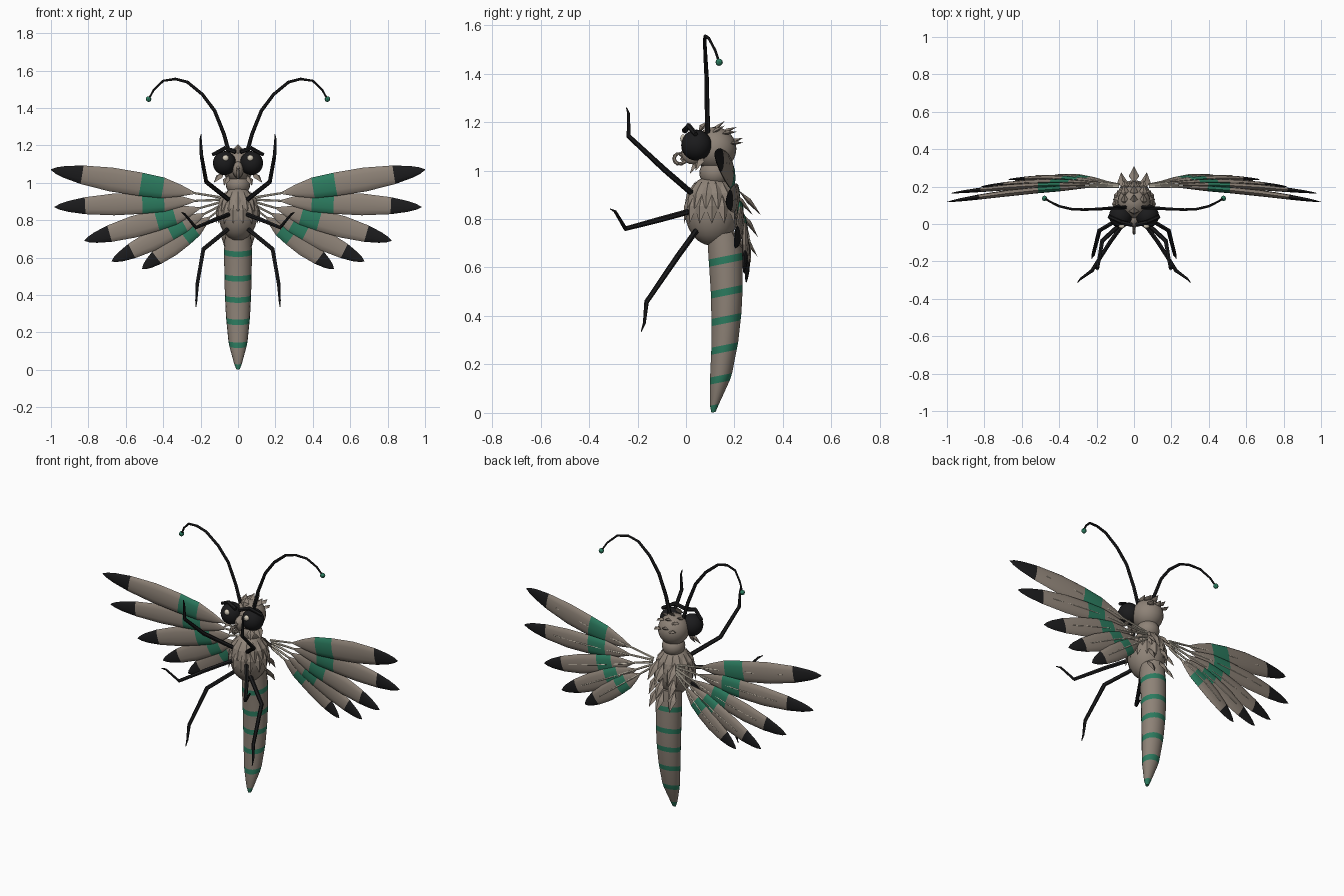
import bpy, bmesh, math
from mathutils import Vector, Matrix

if "Cube" in bpy.data.objects:
    bpy.data.objects.remove(bpy.data.objects["Cube"])

def material(name, rgb):
    m = bpy.data.materials.new(name)
    m.diffuse_color = (*rgb, 1)
    m.use_nodes = True
    m.node_tree.nodes["Principled BSDF"].inputs["Base Color"].default_value = m.diffuse_color
    return m

TAUPE = material("taupe", (0.27, 0.225, 0.185))
GREEN = material("green", (0.025, 0.20, 0.115))
DARK = material("charcoal", (0.011, 0.011, 0.012))
CREAM = material("cream", (0.66, 0.60, 0.49))

def finish(name, bm, mats, mirror=False, smooth=True):
    bmesh.ops.recalc_face_normals(bm, faces=bm.faces)
    me = bpy.data.meshes.new(name)
    bm.to_mesh(me)
    bm.free()
    for m in mats:
        me.materials.append(m)
    if smooth:
        me.shade_smooth()
        me.set_sharp_from_angle(angle=math.radians(35))
    ob = bpy.data.objects.new(name, me)
    bpy.context.collection.objects.link(ob)
    if mirror:
        ob.modifiers.new("mirror", 'MIRROR').use_mirror_merge = False
    return ob

def loft(name, pts, radii, mats, frame=None, index=None, sides=12, mirror=False):
    """Elliptical rings (a, b) along a path; index gives each segment's material."""
    bm = bmesh.new()
    pts = [Vector(p) for p in pts]
    rings = []
    for i, p in enumerate(pts):
        if frame:
            u, v = frame
        else:
            t = (pts[min(i + 1, len(pts) - 1)] - pts[max(i - 1, 0)]).normalized()
            u = t.cross(Vector((0.3, 1, 0.2))).normalized()
            v = t.cross(u)
        a, b = radii[i]
        rings.append([bm.verts.new(p + u * a * math.cos(k * math.tau / sides)
                                   + v * b * math.sin(k * math.tau / sides)) for k in range(sides)])
    for i in range(len(rings) - 1):
        for k in range(sides):
            j = (k + 1) % sides
            f = bm.faces.new((rings[i][k], rings[i][j], rings[i + 1][j], rings[i + 1][k]))
            f.material_index = index[i] if index else 0
    for r, n in ((rings[0], 0), (rings[-1], -1)):
        bm.faces.new(r).material_index = index[n] if index else 0
    return finish(name, bm, mats, mirror)

def tube(name, pts, r0, r1, mat, sides=6, mirror=True):
    n = len(pts) - 1
    rad = [r0 + (r1 - r0) * i / n for i in range(n + 1)]
    return loft(name, pts, [(r, r) for r in rad], [mat], sides=sides, mirror=mirror)

def ball(name, loc, size, mat, mirror=False, seg=20, rot=None):
    bm = bmesh.new()
    m = Matrix.Translation(loc) @ (rot or Matrix()) @ Matrix.Diagonal((*size, 1))
    bmesh.ops.create_uvsphere(bm, u_segments=seg, v_segments=seg // 2 + 2, radius=1, matrix=m)
    return finish(name, bm, [mat], mirror)

def scales(name, items, mat, mirror=False):
    """Pointed kite-shaped scales: (base, tip, outward, half width)."""
    bm = bmesh.new()
    for base, tip, out, w in items:
        base, tip, out = Vector(base), Vector(tip), Vector(out).normalized()
        side = (tip - base).cross(out).normalized()
        out = side.cross(tip - base).normalized()
        mid = base.lerp(tip, 0.45)
        B, T = bm.verts.new(base), bm.verts.new(tip)
        ring = [bm.verts.new(mid + d) for d in (side * w, out * w * 0.5, -side * w, -out * w * 0.3)]
        for k in range(4):
            bm.faces.new((B, ring[k], ring[(k + 1) % 4]))
            bm.faces.new((T, ring[(k + 1) % 4], ring[k]))
    return finish(name, bm, [mat], mirror, smooth=False)

def interp(x, table):
    for a, b in zip(table, table[1:]):
        if x <= b[0]:
            t = (x - a[0]) / (b[0] - a[0])
            return [p + (q - p) * t for p, q in zip(a[1:], b[1:])]
    return table[-1][1:]

# striped abdomen: z -> centre y, half width, half depth
shape = [(0, 0.113, 0.008, 0.008), (0.03, 0.117, 0.02, 0.018), (0.14, 0.143, 0.05, 0.045),
         (0.28, 0.16, 0.064, 0.056), (0.42, 0.168, 0.071, 0.064), (0.55, 0.168, 0.074, 0.068),
         (0.65, 0.163, 0.074, 0.071), (0.74, 0.155, 0.068, 0.068)]
zs = [0.002, 0.033]
for z in (0.14, 0.265, 0.385, 0.5, 0.632):
    zs += [z - 0.015, z + 0.015]
zs.append(0.74)
body = [interp(z, shape) for z in zs]
loft("abdomen", [(0, b[0], z) for z, b in zip(zs, body)], [(b[1], b[2]) for b in body],
     [TAUPE, GREEN], frame=(Vector((1, 0, 0)), Vector((0, 1, 0.2))),
     index=[(i + 1) % 2 for i in range(len(zs) - 1)], sides=18)

# thorax, neck and head
ball("thorax", (0, 0.107, 0.835), (0.105, 0.112, 0.145), TAUPE)
ball("neck", (0, 0.12, 0.99), (0.065, 0.065, 0.06), TAUPE)
ball("head", (0, 0.118, 1.09), (0.088, 0.09, 0.09), TAUPE)
ball("muzzle", (0, 0.03, 1.07), (0.03, 0.05, 0.045), TAUPE, seg=12)

# eyes with highlights, brows and curled mouthpart
ball("eyes", (0.072, 0.043, 1.105), (0.062, 0.063, 0.064), DARK, True)
ball("eye_highlights", (0.066, -0.012, 1.132), (0.017, 0.012, 0.017), CREAM, True, seg=12)
tube("brows", [(0.012, -0.005, 1.165), (0.07, 0.01, 1.185), (0.135, 0.04, 1.15)], 0.013, 0.010, DARK)
coil = []
for i in range(15):
    a, r = 1.2 - i * 0.6, 0.032 - i * 0.0015
    coil.append((0, -0.028 + r * math.cos(a), 1.052 + r * math.sin(a)))
tube("curled_mouthpart", coil, 0.010, 0.006, TAUPE, mirror=False)

# cheek tufts and head crest
scales("cheek_tufts", [((0.075, 0.07, 1.06), (0.13, 0.04, 1.0), (1, -1, 0.5), 0.026),
                       ((0.05, 0.05, 1.04), (0.075, 0.015, 0.985), (0.5, -1, 0), 0.022)], TAUPE, True)
crest = [((0, 0.05, 1.155), (0, 0.09, 1.205), (0, -1, 1), 0.03)]
for x in (-0.045, 0, 0.045):
    k = 0.02 * (x == 0)
    crest += [((x, 0.10, 1.15), (x * 1.2, 0.16, 1.185 + k), (0, -0.5, 1), 0.022),
              ((x, 0.14, 1.15), (x * 1.2, 0.21, 1.16 + k), (0, 0.3, 1), 0.022),
              ((x, 0.175, 1.11), (x * 1.2, 0.235, 1.115 + k), (0, 0.7, 1), 0.022)]
scales("head_crest", crest, TAUPE)

# scale collar around the thorax, in two staggered rows
collar = []
for row, (z0, z1, r0, r1) in enumerate(((0.955, 0.84, 0.068, 0.116), (0.91, 0.78, 0.092, 0.118))):
    for k in range(14):
        a = (k + row * 0.5) * math.tau / 14
        d = Vector((math.sin(a), -math.cos(a), 0))
        c = Vector((0, 0.107, 0))
        collar.append((c + d * r0 + Vector((0, 0, z0)), c + d * r1 + Vector((0, 0, z1)), d, 0.029))
scales("thorax_scales", collar, TAUPE)

# flared scales down the back
back = []
for z, y, tip in ((0.92, 0.215, 0.31), (0.83, 0.225, 0.297), (0.75, 0.22, 0.295)):
    for x in (-0.055, 0, 0.055):
        drop = abs(x) * 0.6
        back.append(((x, y - drop, z), (x * 1.25, tip - drop, z - 0.105), (0, 1, 0.5), 0.027))
scales("back_scales", back, TAUPE)

# legs with thin claws
legs = {
    "upper_legs": [(0.05, 0.02, 0.91), (0.17, -0.09, 1.005), (0.195, -0.237, 1.142),
                   (0.2, -0.237, 1.235), (0.197, -0.246, 1.26)],
    "middle_legs": [(0.05, 0.01, 0.83), (0.13, -0.10, 0.80), (0.225, -0.25, 0.76),
                    (0.285, -0.293, 0.832), (0.302, -0.313, 0.842)],
    "lower_legs": [(0.05, 0.045, 0.755), (0.185, -0.035, 0.645), (0.218, -0.163, 0.458),
                   (0.223, -0.172, 0.37), (0.225, -0.185, 0.335)],
}
for name, pts in legs.items():
    loft(name, pts, [(r, r) for r in (0.012, 0.012, 0.010, 0.006, 0.002)], [DARK], sides=6, mirror=True)

# antennae with round tips
tube("antennae", [(0.045, 0.09, 1.15), (0.075, 0.087, 1.26), (0.125, 0.085, 1.385), (0.19, 0.08, 1.472),
                  (0.27, 0.077, 1.538), (0.335, 0.08, 1.555), (0.40, 0.095, 1.545),
                  (0.45, 0.12, 1.497), (0.478, 0.137, 1.447)], 0.011, 0.005, DARK)
ball("antenna_tips", (0.478, 0.137, 1.447), (0.015, 0.015, 0.015), GREEN, True, seg=8)

# wing feathers: root, tip, half width
feathers = [((0.08, 0.20, 0.92), (1.0, 0.118, 1.07), 0.064),
            ((0.08, 0.205, 0.91), (0.98, 0.165, 0.87), 0.058),
            ((0.08, 0.21, 0.90), (0.82, 0.20, 0.69), 0.058),
            ((0.08, 0.21, 0.885), (0.675, 0.238, 0.58), 0.054),
            ((0.08, 0.21, 0.87), (0.512, 0.248, 0.54), 0.052)]
outline = [(0.17, 0.1), (0.25, 0.5), (0.35, 0.87), (0.48, 0.98), (0.65, 1.0), (0.82, 0.78),
           (0.92, 0.5), (0.97, 0.27), (1.0, 0.03)]
for n, (root, tip, w) in enumerate(feathers, 1):
    root, tip = Vector(root), Vector(tip)
    axis = (tip - root).normalized()
    v = Vector((axis.z, 0, -axis.x)).normalized()
    out = axis.cross(v).normalized()

    def along(t, lift=0):
        return root.lerp(tip, t) + Vector((0, 0.02 * math.sin(math.pi * t) + lift, 0))

    loft("wing_feather_%d" % n, [along(t) for t, _ in outline],
         [(w * s, w * s * 0.27) for _, s in outline], [TAUPE, GREEN, DARK],
         frame=(v, out), index=[0, 0, 1, 0, 0, 2, 2, 2], mirror=True)
    tube("feather_quill_%d" % n, [along(0), along(0.15), along(0.3, 0.008), along(0.5, 0.015),
                                  along(0.75, 0.014)], 0.007, 0.002, CREAM)
